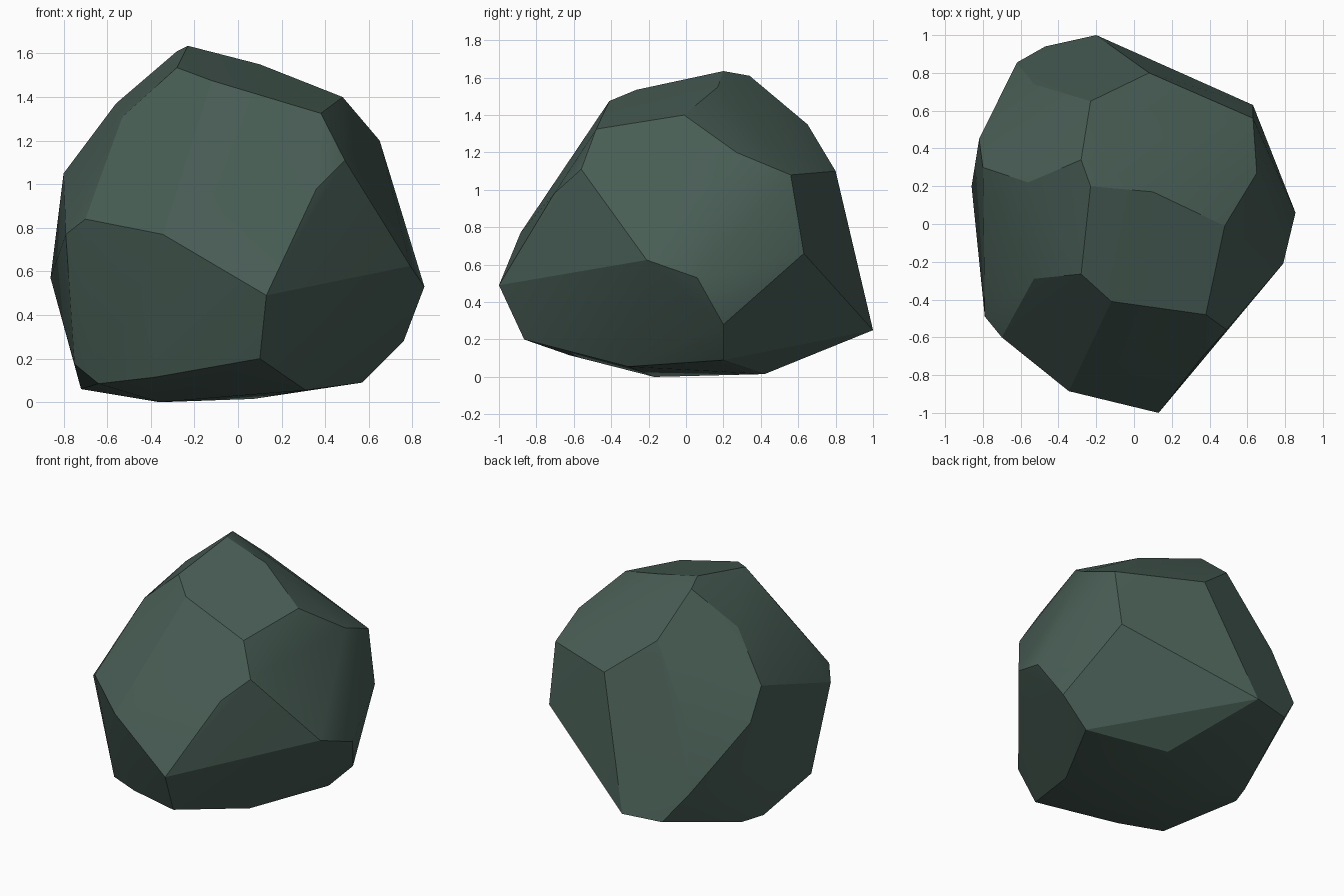
import bpy, bmesh, math

if "Cube" in bpy.data.objects:
    bpy.data.objects.remove(bpy.data.objects["Cube"])

# Corner points of the chipped boulder, grouped by region
crown = [(-.23, .20, 1.635), (-.28, .34, 1.61), (-.28, -.265, 1.535), (-.12, -.41, 1.475),
         (.38, -.48, 1.325), (.48, -.01, 1.40), (.10, .17, 1.55), (-.53, -.29, 1.31),
         (-.56, .22, 1.37), (-.23, .65, 1.35)]
front = [(.49, -.56, 1.11), (.36, -.705, .98), (-.70, -.60, .84), (-.345, -.885, .77),
         (.13, -1.0, .49), (.10, -.865, .20)]
right = [(.855, .06, .53), (.79, -.21, .625), (.65, .27, 1.20), (.63, .56, 1.08),
         (.63, .63, .66), (.76, .20, .28)]
back = [(.08, .80, 1.10), (-.20, 1.0, .25), (-.47, .94, .24), (-.62, .855, .44), (-.53, .74, .85)]
left = [(-.79, -.49, .77), (-.75, -.33, .175), (-.86, .20, .57), (-.82, .45, .85), (-.80, .30, 1.05)]
base = [(.57, .20, .09), (.31, -.31, .055), (.07, .42, .015), (-.36, -.17, 0),
        (-.38, -.62, .115), (-.64, -.47, .085), (-.72, .16, .06), (-.66, .32, .055)]

# Wrap the corners in a convex skin and merge nearly flat facets
bm = bmesh.new()
for p in crown + front + right + back + left + base:
    bm.verts.new(p)
bmesh.ops.convex_hull(bm, input=bm.verts)
loose = [v for v in bm.verts if not v.link_faces]
bmesh.ops.delete(bm, geom=loose, context='VERTS')
bmesh.ops.dissolve_limit(bm, angle_limit=math.radians(2), verts=bm.verts, edges=bm.edges)
bmesh.ops.recalc_face_normals(bm, faces=bm.faces)
mesh = bpy.data.meshes.new("boulder")
bm.to_mesh(mesh)
bm.free()

# Single stone colour
stone = bpy.data.materials.new("dark green grey stone")
stone.diffuse_color = (.065, .11, .09, 1)
stone.use_nodes = True
stone.node_tree.nodes["Principled BSDF"].inputs["Base Color"].default_value = stone.diffuse_color
mesh.materials.append(stone)

boulder = bpy.data.objects.new("boulder", mesh)
bpy.context.collection.objects.link(boulder)
bpy.context.view_layer.objects.active = boulder
boulder.select_set(True)
bpy.ops.object.shade_smooth_by_angle(angle=math.radians(20))
